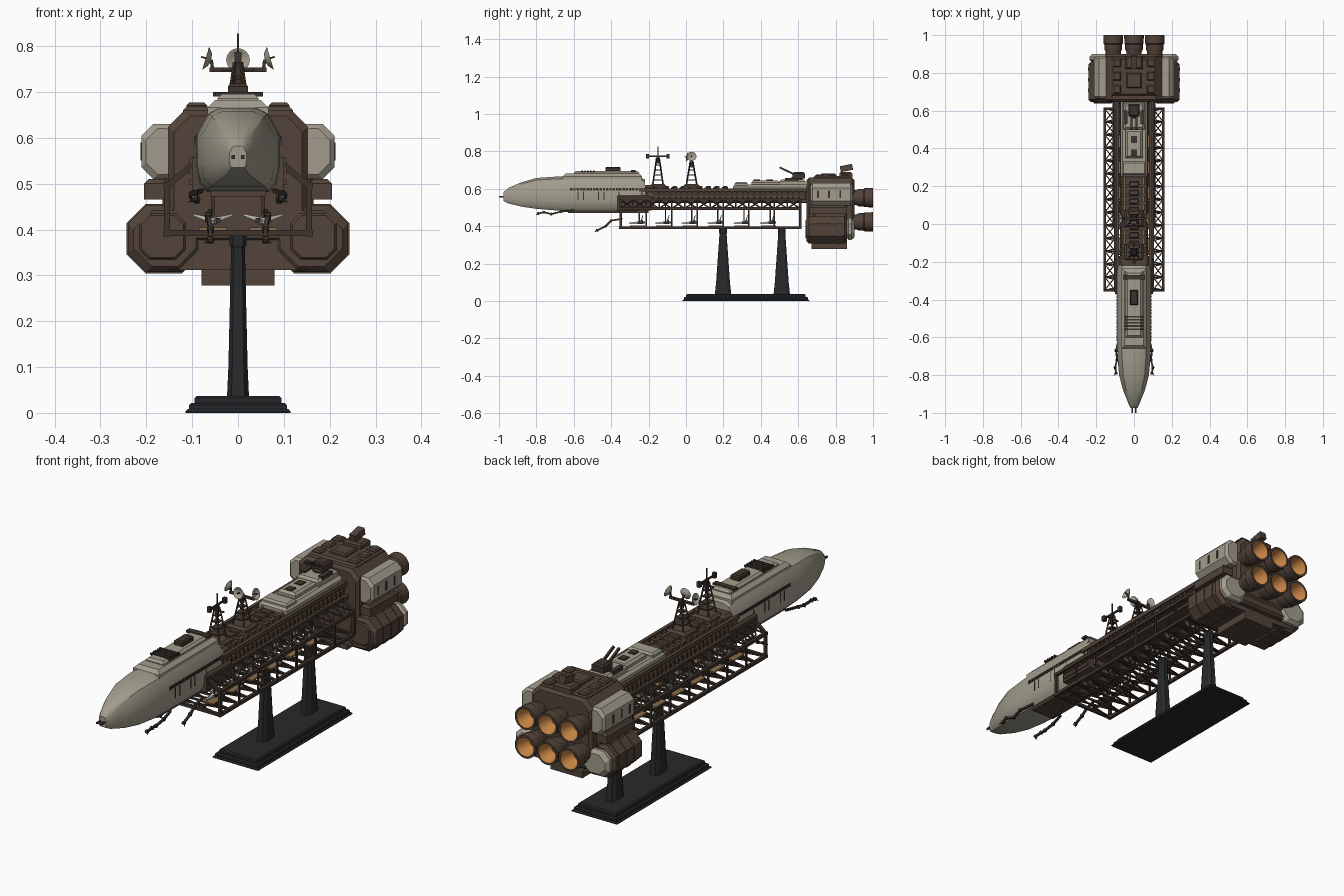
import bpy, bmesh, math
from mathutils import Vector as V

old = bpy.data.objects.get("Cube")
if old:
    bpy.data.objects.remove(old, do_unlink=True)


def material(name, *rgb):
    m = bpy.data.materials.new(name)
    m.use_nodes = True
    m.diffuse_color = (*rgb, 1)
    m.node_tree.nodes["Principled BSDF"].inputs["Base Color"].default_value = (*rgb, 1)
    return m


BROWN = material("dark brown plating", .085, .056, .041)
TRUSS = material("deep brown girder", .05, .034, .025)
GREY = material("warm grey hull", .36, .335, .265)
BLACK = material("charcoal stand", .02, .022, .024)
ORANGE = material("engine orange", .62, .25, .065)
TAN = material("tan fittings", .25, .15, .07)
WHITE = material("pale craft", .55, .54, .5)
SIDES = (-1, 1)


def finish(name, bm, *mats, smooth=False):
    bmesh.ops.remove_doubles(bm, verts=bm.verts, dist=1e-5)
    bmesh.ops.recalc_face_normals(bm, faces=bm.faces)
    me = bpy.data.meshes.new(name)
    bm.to_mesh(me)
    bm.free()
    ob = bpy.data.objects.new(name, me)
    bpy.context.collection.objects.link(ob)
    for m in mats:
        me.materials.append(m)
    if smooth:
        bpy.ops.object.select_all(action="DESELECT")
        ob.select_set(True)
        bpy.context.view_layer.objects.active = ob
        bpy.ops.object.shade_smooth_by_angle(angle=math.radians(32))
    return ob


def loft(bm, rings, mats=None, caps=True):
    rows = [[bm.verts.new(p) for p in r] for r in rings]
    n = len(rows[0])
    for k in range(len(rows) - 1):
        a, b = rows[k], rows[k + 1]
        for i in range(n):
            j = (i + 1) % n
            f = bm.faces.new((a[i], a[j], b[j], b[i]))
            f.material_index = mats[k] if mats else 0
    if caps:
        for r in (rows[0], rows[-1]):
            bm.faces.new(r).material_index = mats[0] if mats else 0


def box(bm, x, y, z, cut=0, mat=0):
    """Box from (low, high) ranges, top edges drawn in by cut."""
    def ring(h, c):
        return [V((x[0] + c, y[0] + c, h)), V((x[1] - c, y[0] + c, h)),
                V((x[1] - c, y[1] - c, h)), V((x[0] + c, y[1] - c, h))]
    rings = [ring(z[0], 0), ring(z[1], 0)]
    if cut:
        rings = [ring(z[0], 0), ring(z[1] - cut, 0), ring(z[1], cut)]
    loft(bm, rings, [mat] * 3)


def mirror_x(r):
    return (-r[1], -r[0])


def bar(bm, a, b, w, mat=0, end=None):
    a, b = V(a), V(b)
    q = (b - a).to_track_quat("Z", "Y")
    def ring(p, s):
        return [p + q @ V((i * s, j * s, 0)) for i, j in ((-1, -1), (1, -1), (1, 1), (-1, 1))]
    loft(bm, [ring(a, w / 2), ring(b, (w if end is None else end) / 2)], [mat])


def lathe(bm, profile, origin, axis, sides=20, mats=None):
    q, o = V(axis).to_track_quat("Z", "Y"), V(origin)
    rings = []
    for r, t in profile:
        r = max(r, 1e-4)
        rings.append([o + q @ V((r * math.cos(a), r * math.sin(a), t))
                      for a in (math.tau * i / sides for i in range(sides))])
    loft(bm, rings, mats)


def prism(bm, pts, y0, y1, inset=0, mat=0):
    """Cross-section in x and z extruded along y, chamfered at both ends."""
    c = sum((V((x, 0, z)) for x, z in pts), V()) / len(pts)
    def ring(y, d):
        return [V((x - d * (1 if x > c.x else -1), y, z - d * (1 if z > c.z else -1))) for x, z in pts]
    loft(bm, [ring(y0, inset), ring(y0 + inset + .001, 0), ring(y1 - inset - .001, 0), ring(y1, inset)], [mat] * 3)


def octagon(x, z, w, h, c):
    return [(x + a, z + b) for a, b in ((-w, c - h), (c - w, -h), (w - c, -h), (w, c - h),
                                        (w, h - c), (w - c, h), (c - w, h), (-w, h - c))]


# Forward hull
SECTION = ((.75, 0), (.93, .1), (1, .28), (1, .68), (.72, .93), (.42, 1))
STATIONS = ((-.975, .018, .535, .582), (-.95, .03, .522, .605), (-.88, .058, .505, .635),
            (-.8, .079, .493, .658), (-.7, .088, .485, .665), (-.6, .09, .482, .668),
            (-.26, .09, .482, .668), (-.22, .086, .49, .65))
bm = bmesh.new()
loft(bm, [[V((s * w * fx, y, lo + (hi - lo) * fz)) for s, sec in ((1, SECTION), (-1, SECTION[::-1]))
           for fx, fz in sec] for y, w, lo, hi in STATIONS])
finish("forward_hull", bm, GREY, smooth=True)

# Hull roof, windows, vents and side panels
bm = bmesh.new()
box(bm, (-.066, .066), (-.66, -.235), (.645, .682), .016)
box(bm, (-.045, .045), (-.6, -.25), (.68, .696), .01)
finish("hull_roof", bm, GREY)
bm = bmesh.new()
box(bm, (-.022, .022), (-.43, -.35), (.69, .718), .006)
box(bm, (-.055, .055), (-.295, -.27), (.69, .7))
for i in range(5):
    y = -.56 + i * .016
    box(bm, (-.05, .05), (y, y + .008), (.69, .699))
for s in SIDES:
    for i in range(22):
        y = -.62 + i * .0175
        box(bm, (s * .09 - .003, s * .09 + .003), (y, y + .013), (.591, .605))
    for y in (-.58, -.55, -.47, -.44, -.36):
        box(bm, (s * .09 - .002, s * .09 + .002), (y, y + .004), (.54, .585))
    bar(bm, (s * .01, -.97, .558), (s * .01, -1, .558), .008)
finish("hull_windows_and_vents", bm, TRUSS)

# Keel and docking collar below the hull
bm = bmesh.new()
box(bm, (-.06, .06), (-.63, -.2), (.472, .49))
box(bm, (-.1, .1), (-.37, -.185), (.485, .565), .008)
box(bm, (-.08, .08), (-.25, -.17), (.5, .62), .012)
for s in SIDES:
    for k in range(3):
        z = .497 + k * .024
        box(bm, (s * .1 - .006, s * .1 + .006), (-.36, -.195), (z, z + .012))
finish("keel_and_collar", bm, BROWN)

# Grapple arms under the nose and ahead of the cage
bm = bmesh.new()
ARMS = (((.08, -.6, .485), (.095, -.67, .478), (.09, -.72, .465), (.1, -.76, .475), (.095, -.79, .468)),
        ((.06, -.34, .44), (.065, -.4, .43), (.06, -.43, .4), (.06, -.475, .378)))
for s in SIDES:
    for arm in ARMS:
        pts = [V((s * x, y, z)) for x, y, z in arm]
        for a, b in zip(pts, pts[1:]):
            bar(bm, a, b, .009)
            lathe(bm, ((0, -.008), (.008, -.006), (.008, .006), (0, .008)), b, (1, 0, 0), 8)
        bar(bm, pts[-1], pts[-1] + V((s * .012, -.012, -.008)), .006, end=.002)
finish("grapple_arms", bm, TRUSS)

# Spine with ribs and piping
bm = bmesh.new()
box(bm, (-.075, .075), (-.25, .65), (.525, .595), .012)
for s in SIDES:
    box(bm, (s * .088 - .008, s * .088 + .008), (-.25, .65), (.585, .603))
    box(bm, (s * .095 - .01, s * .095 + .01), (-.25, .65), (.528, .545))
    for i in range(30):
        y = -.24 + i * .03
        box(bm, (s * .085 - .006, s * .085 + .006), (y, y + .008), (.54, .59))
    bar(bm, (s * .084, -.24, .566), (s * .084, .65, .566), .008, 1)
    bar(bm, (s * .05, -.17, .598), (s * .05, .25, .598), .01, 1)
for i in range(9):
    y = -.17 + i * .045
    box(bm, (-.07, .07), (y, y + .018), (.59, .607))
    box(bm, (-.025, .025), (y + .006, y + .034), (.59, .615), .005)
for y in (-.15, .03):
    box(bm, (-.05, .05), (y - .045, y + .045), (.59, .625), .01)
finish("spine", bm, BROWN, TAN)

# Aft deck
bm = bmesh.new()
box(bm, (-.072, .072), (.25, .655), (.59, .622), .012)
box(bm, (-.064, .064), (.26, .33), (.61, .636), .008)
box(bm, (-.045, .045), (.35, .5), (.61, .645), .01)
box(bm, (-.055, .055), (.5, .64), (.61, .65), .01)
for y in (.36, .43):
    box(bm, (-.016, .016), (y, y + .035), (.64, .65), mat=1)
for s in SIDES:
    box(bm, (s * .045 - .01, s * .045 + .01), (.53, .6), (.64, .658), mat=1)
finish("aft_deck", bm, GREY, TRUSS)

# Gun turret
bm = bmesh.new()
lathe(bm, ((.032, 0), (.032, .012), (.022, .018)), (0, .59, .645), (0, 0, 1), 12)
box(bm, (-.03, .03), (.57, .635), (.655, .69), .008)
for s in SIDES:
    bar(bm, (s * .014, .58, .677), (s * .014, .5, .715), .01)
finish("gun_turret", bm, TRUSS)

# Open girder cage
FRAME = ((-.155, .392), (-.155, .495), (-.1, .54), (.1, .54), (.155, .495), (.155, .392))
POSTS = [-.35 + i * .96 / 14 for i in range(15)]
bm = bmesh.new()
for x, z in FRAME:
    bar(bm, (x, -.358, z), (x, .612, z), .014)
for x in (-.05, .05):
    bar(bm, (x, -.355, .392), (x, .61, .392), .01)
for i, y in enumerate(POSTS):
    for k in range(6):
        (x0, z0), (x1, z1) = FRAME[k], FRAME[(k + 1) % 6]
        if k not in (0, 4) or i % 2 == 0:
            bar(bm, (x0, y, z0), (x1, y, z1), .013 if i in (0, 14) else .008)
        if k in (1, 3, 5) and i < 14:
            far = POSTS[i + 1]
            bar(bm, (x0, y, z0), (x1, far, z1), .006)
            bar(bm, (x1, y, z1), (x0, far, z0), .006)
finish("girder_cage", bm, TRUSS)

# Docked small craft with hanging clamps
bm = bmesh.new()
for s in SIDES:
    for i in range(6):
        x, y, z = s * .055, -.26 + i * .14, .42
        bar(bm, (x, y + .03, z), (x, y - .045, z - .004), .018, 0, .005)
        bar(bm, (x, y + .02, z + .006), (x, y + .03, z + .04), .008, 0, .003)
        for t in SIDES:
            bar(bm, (x, y + .012, z), (x + t * .042, y + .028, z + .012), .012, 0, .004)
            bar(bm, (x + t * .012, y + .04, z), (x + t * .012, y, z), .01, 1)
        bar(bm, (x, y + .01, z), (x, y + .01, .53), .007, 1)
        box(bm, (x - .03, x + .03), (y - .04, y + .04), (.398, .404), mat=2)
finish("docked_craft", bm, WHITE, TRUSS, TAN)

# Sensor mast and dish mast
bm = bmesh.new()
for y, top in ((-.15, .765), (.03, .745)):
    for i in SIDES:
        for j in SIDES:
            bar(bm, (i * .028, y + j * .028, .62), (i * .007, y + j * .007, top), .006)
    for k in range(4):
        z = .645 + k * .027
        r = .028 - (z - .62) * .15
        box(bm, (-r, r), (y - r, y + r), (z, z + .004))
    bar(bm, (0, y, top - .03), (0, y, top + .012), .014)
bar(bm, (0, -.15, .76), (0, -.15, .827), .005)
bar(bm, (0, -.208, .775), (0, -.092, .775), .007)
bar(bm, (-.035, -.15, .75), (.035, -.15, .75), .006)
for y in (-.205, -.095):
    box(bm, (-.008, .008), (y - .008, y + .008), (.763, .787))
bar(bm, (-.062, .03, .748), (.062, .03, .748), .01)
DISH = ((0, 0), (.014, .003), (.026, .013), (.023, .013), (.012, .006), (0, .004))
for pos, axis in (((0, .015, .768), (0, -1, .15)), ((.058, .03, .77), (1, 0, .3)), ((-.058, .03, .77), (-1, 0, .3))):
    lathe(bm, DISH, pos, axis, 16, [1] * 5)
    bar(bm, pos, V(pos) + V(axis) * .022, .004)
    bar(bm, (pos[0] * .95, .03, .745), pos, .007)
finish("sensor_masts", bm, TRUSS, GREY)

# Engine block
bm = bmesh.new()
prism(bm, octagon(0, .515, .152, .145, .035), .645, .9, .012)
prism(bm, octagon(0, .52, .165, .1, .02), .68, .86, .008)
prism(bm, octagon(0, .385, .17, .05, .01), .65, .89, .01)
box(bm, (-.155, .155), (.65, .86), (.312, .36))
box(bm, (-.08, .08), (.67, .86), (.278, .32))
box(bm, (-.12, .12), (.68, .88), (.65, .668), .008)
box(bm, (-.04, .04), (.72, .8), (.66, .682), .006)
box(bm, (-.045, .045), (.82, .89), (.66, .69), .008)
bar(bm, (0, .825, .705), (0, .89, .718), .032)
for s in SIDES:
    for y in (.69, .76, .83):
        box(bm, (s * .09 - .022, s * .09 + .022), (y, y + .045), (.655, .677), .006)
    box(bm, (s * .18 - .025, s * .18 + .025), (.66, .86), (.465, .51), .01)
finish("engine_block", bm, BROWN)

# Lower and upper side pods
bm = bmesh.new()
for s in SIDES:
    prism(bm, octagon(s * .16, .38, .08, .073, .04), .645, .86, .012)
    prism(bm, octagon(s * .165, .385, .05, .05, .02), .638, .66, .004)
    prism(bm, octagon(s * .168, .385, .068, .058, .03), .855, .9, .014, 1)
    for y in (.7, .755, .81):
        prism(bm, octagon(s * .162, .38, .081, .076, .042), y, y + .018)
finish("lower_pods", bm, BROWN, GREY)
bm = bmesh.new()
for s in SIDES:
    prism(bm, octagon(s * .165, .57, .046, .06, .026), .665, .89, .01)
    for y in (.7, .76, .82):
        box(bm, (s * .211 - .002, s * .211 + .002), (y, y + .01), (.55, .59), mat=1)
finish("upper_pods", bm, GREY, TRUSS)

# Engine nozzles
bm = bmesh.new()
BELL = ((0, 0), (.04, 0), (.04, .03), (.047, .045), (.047, .07), (.051, .075),
        (.052, .12), (.043, .12), (.04, .1), (.028, .05), (.014, .05), (.012, .065), (0, .065))
for x in (-.11, 0, .11):
    for z in (.553, .423):
        lathe(bm, BELL, (x, .88, z), (0, 1, 0), 24, [0] * 7 + [1] * 3 + [2] * 2)
finish("engine_nozzles", bm, BROWN, ORANGE, TAN, smooth=True)

# Display stand
bm = bmesh.new()
for w, z0, z1 in ((0, 0, .008), (.008, .006, .022), (.02, .02, .037)):
    box(bm, (w - .115, .115 - w), (w - .02, .66 - w), (z0, z1), .005)
for y in (.198, .512):
    rings = [[V((a * hx, y + b * hy, z)) for a, b in ((-1, -.6), (-.6, -1), (.6, -1), (1, -.6),
                                                  (1, .6), (.6, 1), (-.6, 1), (-1, .6))]
             for hx, hy, z in ((.024, .044, .035), (.021, .037, .1), (.015, .019, .36), (.018, .021, .365), (.018, .021, .388))]
    loft(bm, rings)
finish("display_stand", bm, BLACK)
